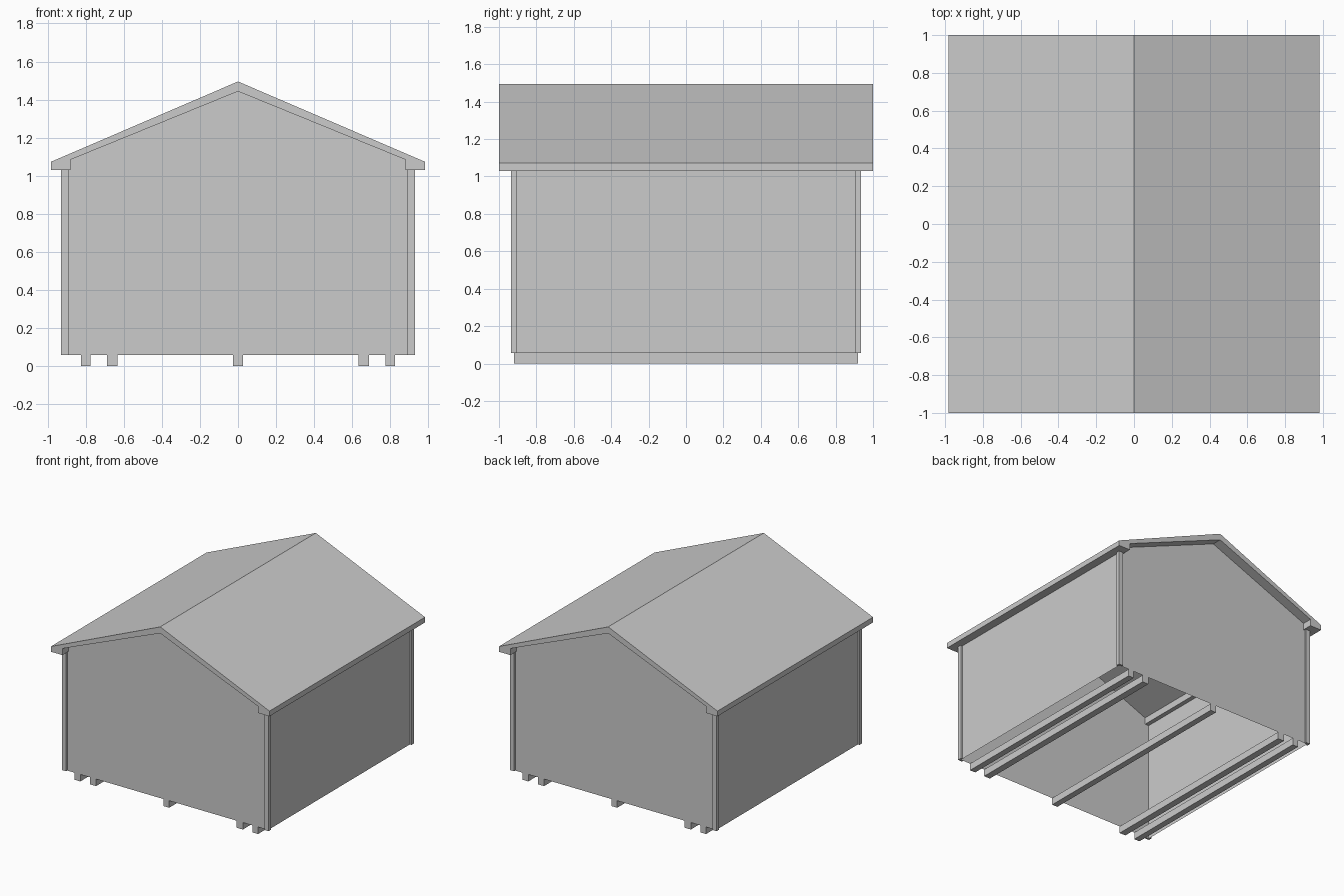
import bpy
import bmesh

cube = bpy.data.objects.get("Cube")
if cube:
    bpy.data.objects.remove(cube, do_unlink=True)

grey = bpy.data.materials.new("plain_grey")
grey.use_nodes = True
colour = (0.6, 0.6, 0.6, 1)
grey.diffuse_color = colour
grey.node_tree.nodes["Principled BSDF"].inputs["Base Color"].default_value = colour

WALL_X, WALL_Y = 0.915, 0.92      # wall planes
TRIM_X, TRIM_Y = 0.93, 0.935      # outer faces of the corner trim
BASE, EAVE = 0.057, 1.03          # wall bottom and eave height
RIDGE_IN, SOFFIT_X, SOFFIT_Z = 1.443, 0.88, 1.084


def finish(name, bm):
    bmesh.ops.recalc_face_normals(bm, faces=bm.faces)
    mesh = bpy.data.meshes.new(name)
    bm.to_mesh(mesh)
    bm.free()
    mesh.materials.append(grey)
    obj = bpy.data.objects.new(name, mesh)
    bpy.context.collection.objects.link(obj)
    return obj


def extrude(name, points, offset):
    """Solid made by sweeping a closed outline along an offset."""
    bm = bmesh.new()
    face = bm.faces.new([bm.verts.new(p) for p in points])
    swept = bmesh.ops.extrude_face_region(bm, geom=[face], use_keep_orig=True)
    verts = [v for v in swept["geom"] if isinstance(v, bmesh.types.BMVert)]
    bmesh.ops.translate(bm, verts=verts, vec=offset)
    return finish(name, bm)


def sheet(name, points):
    bm = bmesh.new()
    bm.faces.new([bm.verts.new(p) for p in points])
    return finish(name, bm)


# Roof: one gabled slab with boxed eaves
right_half = [(0.983, 1.073), (0.983, EAVE), (SOFFIT_X, EAVE), (SOFFIT_X, SOFFIT_Z)]
left_half = [(-x, z) for x, z in reversed(right_half)]
outline = [(0, 1.495)] + right_half + [(0, RIDGE_IN)] + left_half
extrude("roof", [(x, -1, z) for x, z in outline], (0, 2, 0))

# Gable walls, reaching up to the underside of the roof
gable = [(-WALL_X, BASE), (WALL_X, BASE), (WALL_X, EAVE), (SOFFIT_X, EAVE),
         (SOFFIT_X, SOFFIT_Z), (0, RIDGE_IN), (-SOFFIT_X, SOFFIT_Z),
         (-SOFFIT_X, EAVE), (-WALL_X, EAVE)]
for name, y in (("front_wall", -WALL_Y), ("back_wall", WALL_Y)):
    sheet(name, [(x, y, z) for x, z in gable])

# Side walls
for name, x in (("left_wall", WALL_X), ("right_wall", -WALL_X)):
    sheet(name, [(x, -WALL_Y, BASE), (x, WALL_Y, BASE),
                 (x, WALL_Y, EAVE), (x, -WALL_Y, EAVE)])

# L-shaped corner trims
ell = [(TRIM_X, TRIM_Y), (TRIM_X, 0.903), (WALL_X, 0.903),
       (WALL_X, WALL_Y), (0.892, WALL_Y), (0.892, TRIM_Y)]
for side, sx in (("left", 1), ("right", -1)):
    for end, sy in (("front", -1), ("back", 1)):
        extrude(f"{end}_{side}_corner_trim",
                [(sx * x, sy * y, BASE) for x, y in ell], (0, 0, EAVE - BASE))

# Skids under the open base
for i, (x, w) in enumerate([(-0.8, 0.05), (-0.66, 0.055), (0, 0.05),
                            (0.66, 0.055), (0.8, 0.05)]):
    a, b = x - w / 2, x + w / 2
    extrude(f"skid_{i + 1}", [(a, -WALL_Y, 0), (b, -WALL_Y, 0),
                              (b, -WALL_Y, BASE), (a, -WALL_Y, BASE)],
            (0, 2 * WALL_Y, 0))
